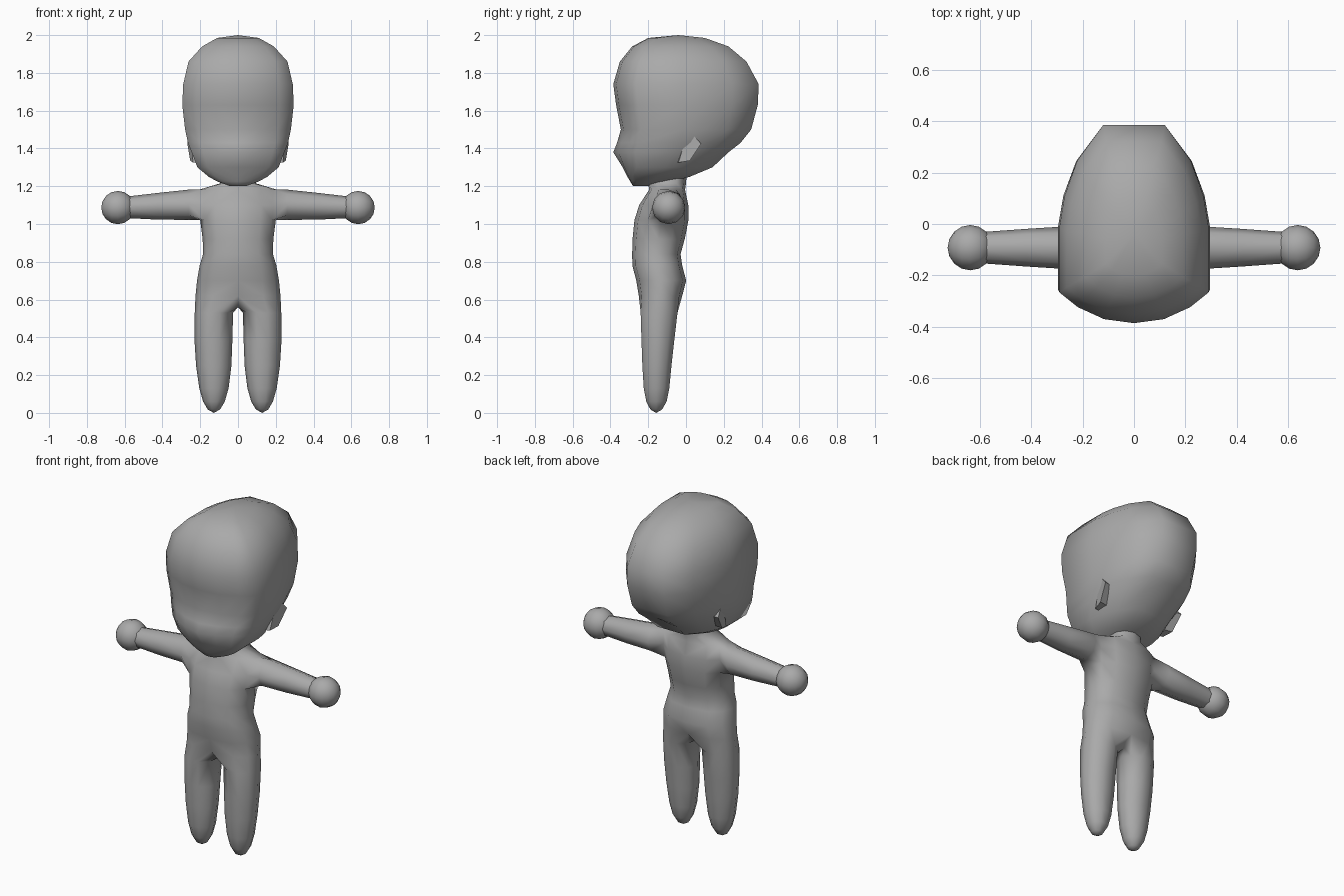
import bpy, bmesh, math

if "Cube" in bpy.data.objects:
    bpy.data.objects.remove(bpy.data.objects["Cube"])

skin = bpy.data.materials.new("plain grey")
skin.diffuse_color = (0.4, 0.4, 0.4, 1)
skin.use_nodes = True
skin.node_tree.nodes["Principled BSDF"].inputs["Base Color"].default_value = skin.diffuse_color


def finish(bm, name, angle=60):
    """Turn a right-hand half into a mirrored, smooth-shaded object."""
    bmesh.ops.recalc_face_normals(bm, faces=bm.faces)
    mesh = bpy.data.meshes.new(name)
    bm.to_mesh(mesh)
    bm.free()
    mesh.materials.append(skin)
    ob = bpy.data.objects.new(name, mesh)
    bpy.context.collection.objects.link(ob)
    mirror = ob.modifiers.new("mirror", 'MIRROR')
    mirror.merge_threshold = 0.0005
    bpy.ops.object.select_all(action='DESELECT')
    ob.select_set(True)
    bpy.context.view_layer.objects.active = ob
    bpy.ops.object.shade_smooth_by_angle(angle=math.radians(angle))
    return ob


def bridge(bm, a, b, closed=False, skip=()):
    n = len(a)
    for i in range(n if closed else n - 1):
        if i not in skip:
            j = (i + 1) % n
            bm.faces.new((a[i], a[j], b[j], b[i]))


def fan(bm, ring, tip, closed=False):
    n = len(ring)
    for i in range(n if closed else n - 1):
        bm.faces.new((ring[i], ring[(i + 1) % n], tip))


# head: half cross-sections from face centre round to the back
outline = [(0, 0), (.4, .02), (.75, .08), (1, .155), (1, .48),
           (.93, .64), (.76, .82), (.41, 1), (0, 1)]
# height, half width, front y, back y, nose bump
head_rows = [
    (1.20, .04, -.28, -.20, 0), (1.225, .11, -.295, -.08, 0),
    (1.25, .155, -.31, .02, 0), (1.30, .215, -.335, .14, 0),
    (1.38, .245, -.36, .235, .025), (1.43, .265, -.35, .295, .015),
    (1.50, .28, -.345, .345, 0), (1.63, .295, -.37, .38, 0),
    (1.74, .29, -.385, .385, 0), (1.86, .262, -.35, .32, 0),
    (1.94, .19, -.285, .225, 0), (1.985, .11, -.20, .10, 0)]
bm = bmesh.new()
rings = []
for z, w, y0, y1, nose in head_rows:
    rings.append([bm.verts.new((w * fx, y0 + (y1 - y0) * fy
                                - nose * max(0, 1 - 1.5 * fx), z))
                  for fx, fy in outline])
for a, b in zip(rings, rings[1:]):
    bridge(bm, a, b)
fan(bm, rings[-1], bm.verts.new((0, -.04, 2.0)))
fan(bm, rings[0], bm.verts.new((0, -.24, 1.2)))
finish(bm, "head")

# ears: thin plates that flare outward toward the back
bm = bmesh.new()
side = [(-.04, 1.325), (.02, 1.335), (.08, 1.425), (.03, 1.48), (0, 1.455)]
outer = [bm.verts.new((.248 + .25 * y, y, z)) for y, z in side]
inner = [bm.verts.new((.19, y - .01, z)) for y, z in side]
bm.faces.new(outer)
bm.faces.new(inner)
bridge(bm, inner, outer, True)
finish(bm, "ears", 35)

# body: half rings from neck to hips; height, half width, centre y, half depth
body_rows = [
    (1.28, .09, -.09, .095), (1.215, .095, -.10, .10),
    (1.182, .205, -.10, .095), (1.10, .208, -.118, .13),
    (1.02, .20, -.13, .143), (.92, .187, -.145, .138),
    (.84, .185, -.157, .128), (.78, .203, -.152, .132),
    (.70, .217, -.131, .132), (.62, .225, -.135, .115)]
bm = bmesh.new()
rings = []
for z, w, cy, d in body_rows:
    ring = []
    for k in range(7):
        t = math.radians(-90 + 30 * k)
        x = w * max(0, math.cos(t)) ** .75 if 0 < k < 6 else 0
        ring.append(bm.verts.new((x, cy + d * math.sin(t), z)))
    rings.append(ring)
for r, (a, b) in enumerate(zip(rings, rings[1:])):
    bridge(bm, a, b, skip=(2, 3) if r in (2, 3) else ())

# arms: grown from the opening left at the shoulder
top, mid, low = rings[2:5]
last = [top[2], top[3], top[4], mid[4], low[4], low[3], low[2], mid[2]]
for x, cz, cy, rz, ry in [(.26, 1.102, -.092, .08, .083),
                          (.42, 1.094, -.092, .071, .073),
                          (.60, 1.088, -.092, .056, .06)]:
    ring = []
    for k in range(8):
        t = math.radians(135 - 45 * k)
        ring.append(bm.verts.new((x, cy + ry * math.cos(t), cz + rz * math.sin(t))))
    bridge(bm, last, ring, True)
    last = ring

# legs: hip ring closed with a crotch strip on the centre line
crotch = [bm.verts.new((0, y, .56)) for y in (-.08, -.135, -.19)]
last = rings[-1] + crotch
# height, inner x, outer x, front y, back y
for z, x0, x1, y0, y1 in [(.53, .026, .229, -.245, -.04), (.38, .03, .23, -.24, -.058),
                          (.25, .035, .222, -.235, -.073), (.13, .05, .205, -.227, -.085),
                          (.06, .07, .185, -.213, -.10), (.018, .095, .16, -.19, -.125)]:
    ring = []
    for k in range(10):
        t = math.radians(-108 + 36 * k)
        ring.append(bm.verts.new(((x0 + x1) / 2 + (x1 - x0) / 2 * math.cos(t),
                                  (y0 + y1) / 2 + (y1 - y0) / 2 * math.sin(t), z)))
    bridge(bm, last, ring, True)
    last = ring
fan(bm, last, bm.verts.new((.128, -.158, 0)), True)
finish(bm, "body", 80)

# hands: plain balls
bm = bmesh.new()
bmesh.ops.create_uvsphere(bm, u_segments=12, v_segments=8, radius=.088)
for v in bm.verts:
    x, y, z = v.co
    v.co = (.636 + z, -.092 + y, 1.087 + x)
finish(bm, "hands")
